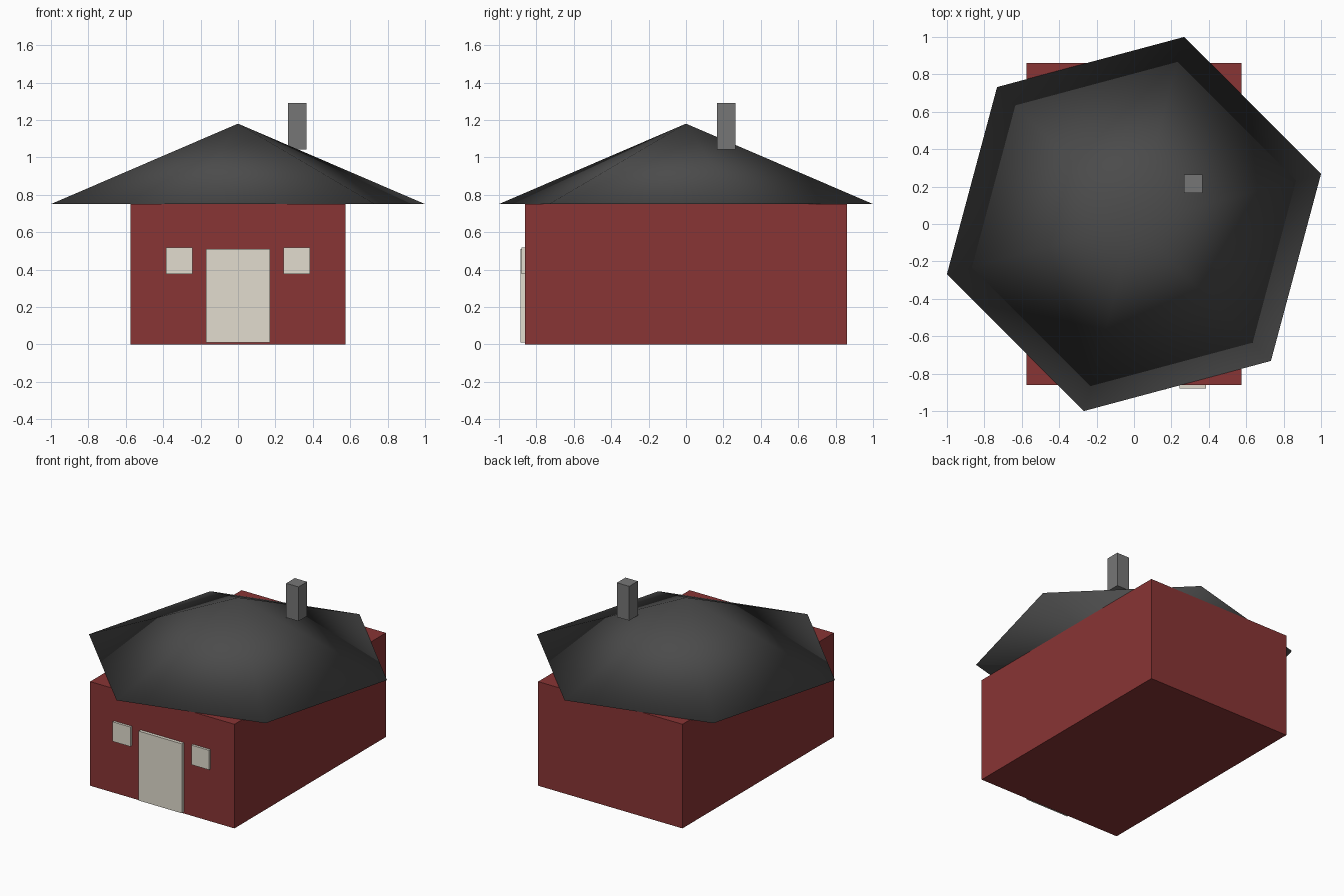
import bpy, bmesh, math

if "Cube" in bpy.data.objects:
    bpy.data.objects.remove(bpy.data.objects["Cube"])


def material(name, color):
    mat = bpy.data.materials.new(name)
    mat.diffuse_color = (*color, 1)
    mat.use_nodes = True
    mat.node_tree.nodes["Principled BSDF"].inputs["Base Color"].default_value = mat.diffuse_color
    return mat


def finish(name, bm, mat):
    mesh = bpy.data.meshes.new(name)
    bmesh.ops.recalc_face_normals(bm, faces=bm.faces)
    bm.to_mesh(mesh)
    bm.free()
    mesh.materials.append(mat)
    obj = bpy.data.objects.new(name, mesh)
    bpy.context.collection.objects.link(obj)
    return obj


def box(name, lo, hi, mat):
    bm = bmesh.new()
    bmesh.ops.create_cube(bm, size=1)
    for v in bm.verts:
        v.co = [(a + b) / 2 + c * (b - a) for a, b, c in zip(lo, hi, v.co)]
    return finish(name, bm, mat)


red = material("barn_red", (0.25, 0.035, 0.035))
cream = material("cream", (0.76, 0.72, 0.62))
slate = material("slate", (0.07, 0.07, 0.07))
stone = material("stone", (0.18, 0.18, 0.18))

# Walls
box("walls", (-0.575, -0.862, 0), (0.575, 0.862, 0.75), red)

# Door and the two windows beside it
box("door", (-0.172, -0.885, 0.01), (0.172, -0.842, 0.51), cream)
for side, x in (("left", -0.314), ("right", 0.314)):
    box(side + "_window", (x - 0.071, -0.879, 0.377), (x + 0.071, -0.845, 0.518), cream)

# Six-sided roof, turned 15 degrees, with smooth shading
bm = bmesh.new()
radius = 1 / math.cos(math.radians(15))
eaves = []
for i in range(6):
    a = math.radians(15 + 60 * i)
    eaves.append(bm.verts.new((radius * math.cos(a), radius * math.sin(a), 0.75)))
apex = bm.verts.new((0, 0, 1.18))
bm.faces.new(eaves)
for i in range(6):
    bm.faces.new((eaves[i], eaves[(i + 1) % 6], apex))
for f in bm.faces:
    f.smooth = True
finish("roof", bm, slate)

# Chimney
box("chimney", (0.267, 0.167, 1.043), (0.365, 0.265, 1.29), stone)
